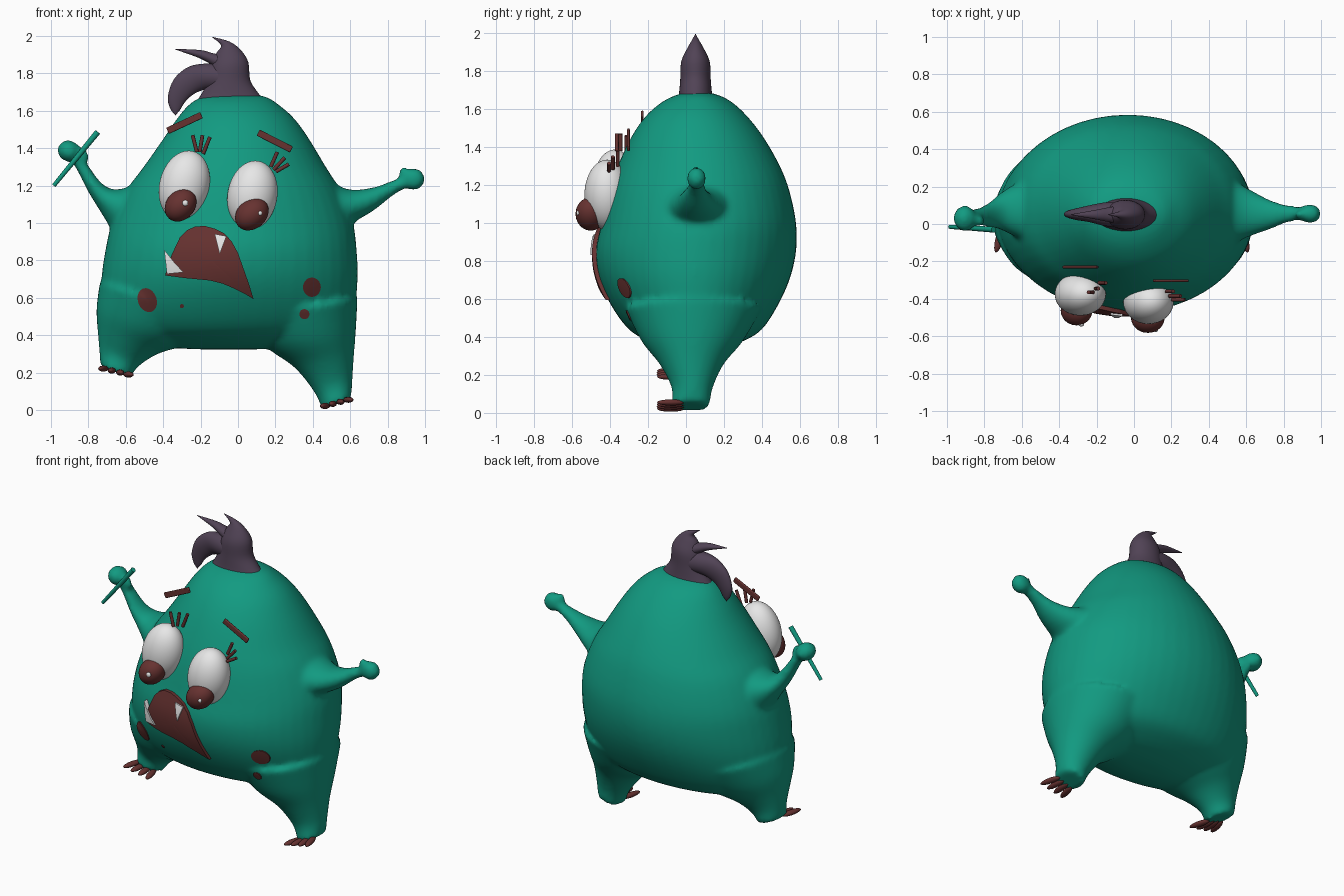
import bpy, bmesh, math
from mathutils import Vector, Matrix
from mathutils.bvhtree import BVHTree

if "Cube" in bpy.data.objects:
    bpy.data.objects.remove(bpy.data.objects["Cube"])


def material(name, rgb):
    m = bpy.data.materials.new(name)
    m.diffuse_color = (*rgb, 1)
    m.use_nodes = True
    m.node_tree.nodes["Principled BSDF"].inputs["Base Color"].default_value = m.diffuse_color
    return m


GREEN = material("body green", (0.006, 0.325, 0.22))
BROWN = material("dark brown", (0.135, 0.032, 0.03))
PURPLE = material("hair purple", (0.082, 0.056, 0.092))
WHITE = material("eye white", (0.85, 0.85, 0.85))


def finish(name, bm, mat, sharp=None):
    bmesh.ops.recalc_face_normals(bm, faces=bm.faces)
    me = bpy.data.meshes.new(name)
    bm.to_mesh(me)
    bm.free()
    for p in me.polygons:
        p.use_smooth = True
    if sharp:
        me.set_sharp_from_angle(angle=math.radians(sharp))
    me.materials.append(mat)
    ob = bpy.data.objects.new(name, me)
    bpy.context.collection.objects.link(ob)
    return ob


def loft(bm, rings, n=36, steps=4):
    """Elliptic rings (x0, z0, x1, z1, y_front, y_back), smoothly interpolated."""
    R = [Vector(r) for r in rings]
    dense = []
    for i in range(len(R) - 1):
        a, b, c, d = R[max(i - 1, 0)], R[i], R[i + 1], R[min(i + 2, len(R) - 1)]
        for k in range(steps):
            t = k / steps
            dense.append(0.5 * (2 * b + (c - a) * t + (2 * a - 5 * b + 4 * c - d) * t * t
                                + (3 * b - a - 3 * c + d) * t ** 3))
    dense.append(R[-1])
    loops = []
    for x0, z0, x1, z1, yf, yb in dense:
        c = Vector((x0 + x1, yf + yb, z0 + z1)) / 2
        u, v = Vector((x1 - x0, 0, z1 - z0)) / 2, Vector((0, yb - yf, 0)) / 2
        loops.append([bm.verts.new(c + u * math.cos(w) + v * math.sin(w))
                      for w in (2 * math.pi * j / n for j in range(n))])
    for p, q in zip(loops, loops[1:]):
        for j in range(n):
            bm.faces.new((p[j], p[(j + 1) % n], q[(j + 1) % n], q[j]))
    bm.faces.new(loops[0][::-1])
    bm.faces.new(loops[-1])


def ball(bm, pos, radii, tilt=0, seg=32):
    m = (Matrix.Translation(pos) @ Matrix.Rotation(math.radians(tilt), 4, 'Y')
         @ Matrix.Diagonal((*radii, 1)))
    bmesh.ops.create_uvsphere(bm, u_segments=seg, v_segments=seg // 2, radius=1, matrix=m)


def ellipsoid(name, pos, radii, mat, tilt=0, seg=32):
    bm = bmesh.new()
    ball(bm, pos, radii, tilt, seg)
    return finish(name, bm, mat)


def rod(name, a, b, r1, r2, mat):
    a, b = Vector(a), Vector(b)
    bm = bmesh.new()
    m = Matrix.Translation((a + b) / 2) @ (b - a).to_track_quat('Z', 'Y').to_matrix().to_4x4()
    bmesh.ops.create_cone(bm, cap_ends=True, segments=12, radius1=r1, radius2=r2,
                          depth=(b - a).length, matrix=m)
    return finish(name, bm, mat, 40)


# body: torso, legs, arms and hands merged into one smooth skin
bm = bmesh.new()
torso = [(.325, -.22, .12, .0, .09), (.335, -.37, .27, -.07, .16), (.365, -.53, .42, -.17, .27),
         (.43, -.66, .55, -.29, .39), (.55, -.725, .62, -.385, .475), (.70, -.73, .64, -.455, .545),
         (.85, -.71, .635, -.475, .58), (1.0, -.675, .615, -.445, .58), (1.17, -.60, .55, -.405, .545),
         (1.30, -.505, .47, -.36, .495), (1.45, -.40, .38, -.29, .41), (1.56, -.325, .30, -.215, .325),
         (1.635, -.26, .215, -.13, .245), (1.675, -.19, .15, -.05, .17), (1.69, -.1, .06, .02, .1)]
loft(bm, [(l, z, r, z, f, b) for z, l, r, f, b in torso], 48)
right_leg = [(.45, .005, .605, .06), (.405, .10, .612, .16), (.30, .23, .62, .29),
             (.15, .34, .63, .42), (.05, .5, .64, .6)]
left_leg = [(-.575, .175, -.735, .232), (-.53, .235, -.742, .32), (-.43, .30, -.75, .42),
            (-.27, .36, -.757, .54), (-.15, .5, -.74, .68)]
leg_depth = [(-.08, .125), (-.075, .14), (-.14, .20), (-.235, .30), (-.32, .40)]
for leg in (right_leg, left_leg):
    loft(bm, [p + d for p, d in zip(leg, leg_depth)])
loft(bm, [(.5, .93, .46, 1.24, -.13, .26), (.63, 1.01, .59, 1.18, -.07, .19),
          (.73, 1.07, .72, 1.19, -.03, .13), (.84, 1.155, .82, 1.225, .01, .10),
          (.93, 1.20, .91, 1.26, .02, .095)])
loft(bm, [(-.65, .92, -.48, 1.23, -.10, .25), (-.735, 1.06, -.64, 1.18, -.04, .18),
          (-.80, 1.165, -.725, 1.21, -.02, .12), (-.862, 1.285, -.805, 1.315, -.01, .085),
          (-.915, 1.37, -.855, 1.385, 0, .08)])
ball(bm, (.94, .055, 1.235), (.06, .052, .06))
ball(bm, (.887, .05, 1.265), (.024, .027, .04), -15)
ball(bm, (-.905, .03, 1.385), (.062, .07, .058), 30)
ball(bm, (-.825, .015, 1.365), (.027, .03, .042), -20)
body = finish("body", bm, GREEN)
rm = body.modifiers.new("merge", 'REMESH')
rm.mode, rm.voxel_size, rm.use_smooth_shade = 'VOXEL', 0.016, True
sm = body.modifiers.new("soften", 'SMOOTH')
sm.factor, sm.iterations = 0.5, 8
dg = bpy.context.evaluated_depsgraph_get()
skin = BVHTree.FromObject(body, dg)


def plate(name, outline, mat, lift, rings=7, sub=4):
    """Thin patch with a front-view outline, laid on the body skin."""
    pts = []
    for i, p in enumerate(outline):
        q = Vector(outline[(i + 1) % len(outline)])
        pts += [Vector(p).lerp(q, k / sub) for k in range(sub)]
    c = sum(pts, Vector((0, 0))) / len(pts)
    bm = bmesh.new()

    def drop(p, off):
        hit = skin.ray_cast(Vector((p.x, -3, p.y)), Vector((0, 1, 0)))[0]
        return bm.verts.new((p.x, (hit.y if hit else 0) - off, p.y))

    n = len(pts)
    loops = [[drop(c.lerp(p, k / rings), lift) for p in pts] for k in range(1, rings + 1)]
    loops.append([drop(p, -0.02) for p in pts])
    mid = drop(c, lift)
    for j in range(n):
        bm.faces.new((mid, loops[0][j], loops[0][(j + 1) % n]))
        for p, q in zip(loops, loops[1:]):
            bm.faces.new((p[j], q[j], q[(j + 1) % n], p[(j + 1) % n]))
    return finish(name, bm, mat, 40)


# mouth and teeth
plate("mouth", [(-.39, .72), (-.375, .77), (-.355, .83), (-.31, .925), (-.275, .96), (-.23, .982),
                (-.175, .984), (-.125, .97), (-.075, .945), (-.035, .904), (.0, .84), (.03, .755),
                (.06, .67), (.083, .594), (.03, .625), (-.02, .65), (-.085, .677), (-.15, .693),
                (-.285, .706)], BROWN, .022)
plate("left_tooth", [(-.395, .858), (-.345, .795), (-.292, .737), (-.38, .728)], WHITE, .032, 3)
plate("right_tooth", [(-.125, .942), (-.062, .93), (-.098, .833)], WHITE, .032, 3)

# skin spots
for i, (x, z, rx, rz, tilt) in enumerate([(-.485, .588, .05, .066, -.35), (.395, .657, .048, .052, 0),
                                          (.355, .513, .027, .027, 0), (-.30, .556, .011, .011, 0)]):
    ring = []
    for k in range(20):
        u, v = rx * math.cos(k * math.pi / 10), rz * math.sin(k * math.pi / 10)
        ring.append((x + u * math.cos(tilt) + v * math.sin(tilt),
                     z - u * math.sin(tilt) + v * math.cos(tilt)))
    plate(f"spot_{i + 1}", ring, BROWN, .007, 3, 1)

# eyes
ellipsoid("left_eye", (-.287, -.375, 1.2), (.133, .115, .19), WHITE, 14, 48)
ellipsoid("right_eye", (.077, -.415, 1.148), (.133, .12, .187), WHITE, 10, 48)
ellipsoid("left_iris", (-.307, -.462, 1.096), (.077, .08, .095), BROWN, 40)
ellipsoid("right_iris", (.074, -.502, 1.048), (.078, .08, .098), BROWN, 48)
ellipsoid("left_glint", (-.282, -.538, 1.107), (.016, .01, .016), WHITE, 0, 16)
ellipsoid("right_glint", (.117, -.568, 1.053), (.012, .01, .013), WHITE, 0, 16)

# eyelashes
for i, (x0, z0, x1, z1, y) in enumerate([
        (-.22, 1.38, -.243, 1.47, -.365), (-.205, 1.38, -.19, 1.47, -.345), (-.187, 1.37, -.15, 1.46, -.315),
        (.175, 1.30, .21, 1.38, -.36), (.19, 1.285, .25, 1.35, -.385), (.203, 1.275, .272, 1.315, -.405)]):
    rod(f"eyelash_{i + 1}", (x0, y, z0), (x1, y, z1), .010, .010, BROWN)

# eyebrows
for name, x, y, z, ang, length in [("left_brow", -.286, -.23, 1.535, -25, .2),
                                   ("right_brow", .197, -.303, 1.438, 27, .2)]:
    bm = bmesh.new()
    bmesh.ops.create_cube(bm, size=1, matrix=Matrix.Translation((x, y, z))
                          @ Matrix.Rotation(math.radians(ang), 4, 'Y')
                          @ Matrix.Diagonal((length, .014, .036, 1)))
    brow = finish(name, bm, BROWN, 40)
    bv = brow.modifiers.new("round", 'BEVEL')
    bv.width, bv.segments = .005, 2

# hair tufts
tufts = {
    "hair_main": [(-.215, 1.66, .135, 1.665, -.04, .14), (-.19, 1.70, .105, 1.70, -.035, .135),
                  (-.16, 1.76, .065, 1.765, -.03, .13), (-.145, 1.84, .055, 1.86, -.025, .125),
                  (-.115, 1.91, .015, 1.925, .005, .095), (-.09, 1.95, -.045, 1.97, .03, .07),
                  (-.138, 1.993, -.136, 1.995, .048, .052)],
    "hair_middle": [(-.06, 1.78, -.03, 1.90, -.005, .105), (-.14, 1.845, -.12, 1.905, .01, .09),
                    (-.215, 1.885, -.2, 1.925, .025, .075), (-.336, 1.928, -.335, 1.931, .048, .052)],
    "hair_curl": [(-.06, 1.70, -.08, 1.85, -.02, .12), (-.15, 1.715, -.17, 1.853, -.01, .115),
                  (-.205, 1.705, -.265, 1.835, .01, .1), (-.25, 1.68, -.342, 1.77, .02, .085),
                  (-.285, 1.645, -.375, 1.675, .03, .075), (-.31, 1.605, -.362, 1.612, .038, .065),
                  (-.337, 1.573, -.333, 1.575, .048, .052)]}
for name, rings in tufts.items():
    bm = bmesh.new()
    loft(bm, rings)
    finish(name, bm, PURPLE, 60)

# stick held in the raised hand
rod("stick", (-.985, -.015, 1.2), (-.75, -.03, 1.487), .011, .016, GREEN)

# toes, spread along each tilted sole
for side, (x0, z0), (x1, z1) in [("left", (-.72, .222), (-.585, .19)), ("right", (.465, .022), (.59, .055))]:
    for k in range(4):
        t = k / 3
        x, z = x0 + (x1 - x0) * t, z0 + (z1 - z0) * t
        bm = bmesh.new()
        ball(bm, (0, 0, 0), (.021, .075, .016), 0, 16)
        bm.transform(Matrix.Translation((x, -.08, z)) @ Matrix.Rotation((t - .5) * .5, 4, 'Z'))
        finish(f"{side}_toe_{k + 1}", bm, BROWN)
